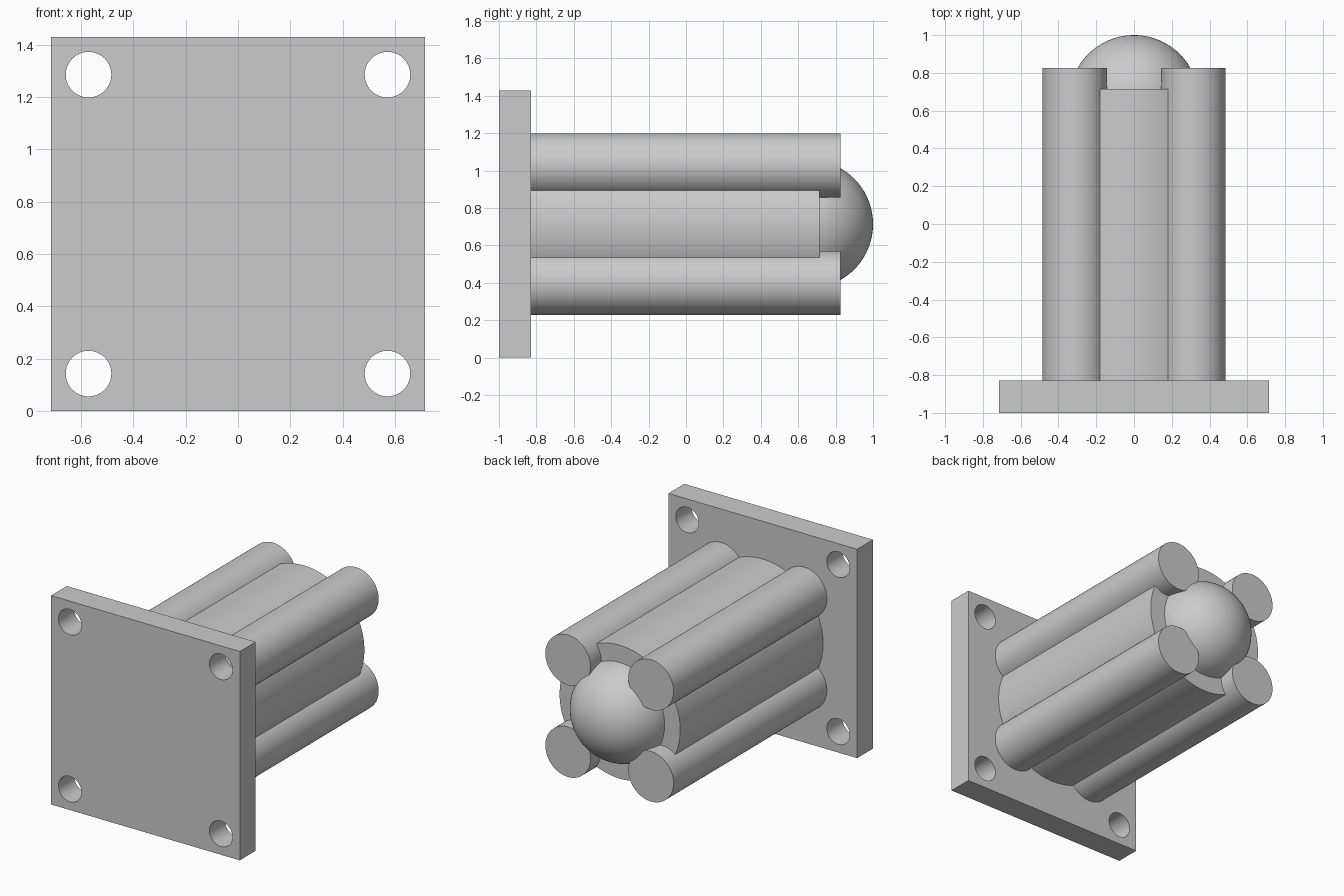
import bpy
import math

cube = bpy.data.objects.get("Cube")
if cube:
    bpy.data.objects.remove(cube, do_unlink=True)

MID_Z = 0.714        # height of the central axis
HALF = 0.714         # half the plate width
PLATE_FRONT, PLATE_BACK = -1.0, -0.829
CORNERS = [(sx, sz) for sx in (-1, 1) for sz in (-1, 1)]

# Single grey finish
grey = bpy.data.materials.new("plain_grey")
grey.use_nodes = True
colour = (0.6, 0.6, 0.6, 1.0)
grey.diffuse_color = colour
grey.node_tree.nodes["Principled BSDF"].inputs["Base Color"].default_value = colour


def finish(name, smooth=True):
    """Name the active object and give it material and shading."""
    obj = bpy.context.object
    obj.name = name
    obj.data.materials.clear()
    obj.data.materials.append(grey)
    if smooth:
        bpy.ops.object.shade_smooth_by_angle(angle=math.radians(30))
    return obj


def cylinder_y(name, radius, y0, y1, x, z, sides=96):
    """Cylinder lying along the y axis."""
    bpy.ops.mesh.primitive_cylinder_add(
        vertices=sides, radius=radius, depth=y1 - y0,
        location=(x, (y0 + y1) / 2, z), rotation=(math.pi / 2, 0, 0))
    return finish(name)


# Mounting plate
bpy.ops.mesh.primitive_cube_add(
    size=1, location=(0, (PLATE_FRONT + PLATE_BACK) / 2, MID_Z))
bpy.context.object.scale = (2 * HALF, PLATE_BACK - PLATE_FRONT, 2 * HALF)
bpy.ops.object.transform_apply(location=False, rotation=False, scale=True)
plate = finish("mounting_plate", smooth=False)

# Bolt holes through the plate corners
for sx, sz in CORNERS:
    cutter = cylinder_y("hole_cutter", 0.087, PLATE_FRONT - 0.1,
                        PLATE_BACK + 0.1, sx * 0.571, MID_Z + sz * 0.571, 64)
    cutter.hide_render = True
    bpy.ops.object.select_all(action='DESELECT')
    plate.select_set(True)
    bpy.context.view_layer.objects.active = plate
    hole = plate.modifiers.new("bolt_hole", 'BOOLEAN')
    hole.operation = 'DIFFERENCE'
    hole.solver = 'EXACT'
    hole.object = cutter
    bpy.ops.object.modifier_apply(modifier=hole.name)
    bpy.data.objects.remove(cutter, do_unlink=True)
bpy.ops.object.shade_smooth_by_angle(angle=math.radians(30))

# Central barrel, slightly sunk into the plate
cylinder_y("barrel", 0.456, PLATE_BACK - 0.02, 0.714, 0, MID_Z, 128)

# Four rods around the barrel
for sx, sz in CORNERS:
    name = f"rod_{'left' if sx > 0 else 'right'}_{'upper' if sz > 0 else 'lower'}"
    cylinder_y(name, 0.171, PLATE_BACK - 0.02, 0.827,
               sx * 0.314, MID_Z + sz * 0.314)

# Domed end
bpy.ops.mesh.primitive_uv_sphere_add(
    segments=96, ring_count=48, radius=0.343,
    location=(0, 0.657, MID_Z), rotation=(math.pi / 2, 0, 0))
finish("end_ball")
